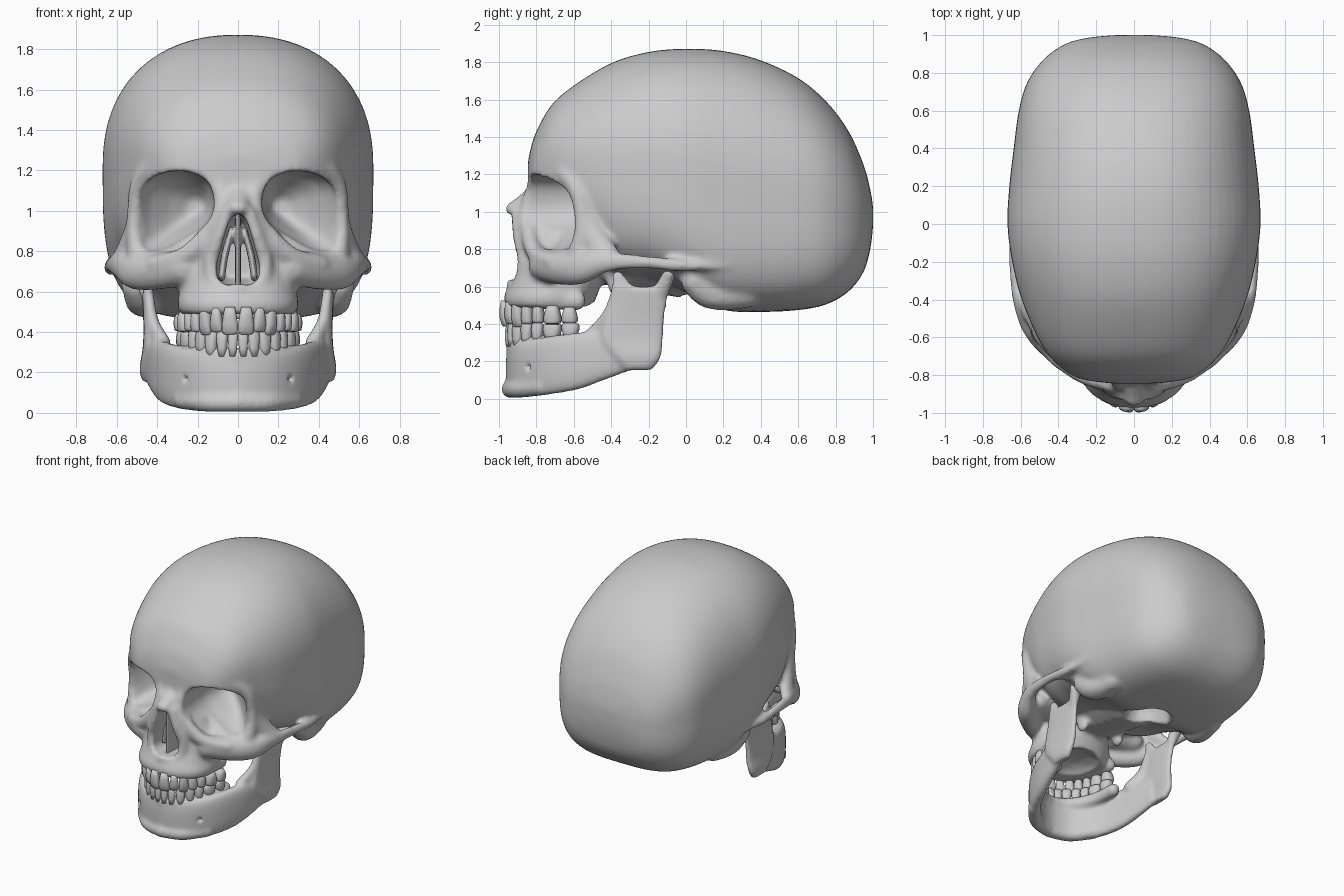
import bpy, bmesh, math
from mathutils import Vector

# ---------- helpers: a part is (verts, faces) ----------
def add(part, vs, fs, both=False):
    for s in ((1, -1) if both else (1,)):
        o = len(part[0])
        part[0].extend((s * x, y, z) for x, y, z in vs)
        part[1].extend([[o + i for i in f][::s] for f in fs])

def spline(rows, k=6, closed=False):
    n, out = len(rows), []
    get = lambda i: rows[i % n] if closed else rows[max(0, min(n - 1, i))]
    for i in range(n if closed else n - 1):
        for j in range(k):
            t = j / k
            out.append(tuple(.5 * (2*b + (c - a)*t + (2*a - 5*b + 4*c - d)*t*t + (3*b - a - 3*c + d)*t**3)
                             for a, b, c, d in zip(get(i - 1), get(i), get(i + 1), get(i + 2))))
    return out if closed else out + [tuple(rows[-1])]

def oval(a, b, n=2.0, m=None, seg=32):
    pts = []
    for i in range(seg):
        c, s = math.cos(2*math.pi*i/seg), math.sin(2*math.pi*i/seg)
        e = 2 / (n if s >= 0 or m is None else m)
        pts.append((math.copysign(a * abs(c)**e, c), math.copysign(b * abs(s)**e, s)))
    return pts

def loft(part, rings, both=False):
    n, m = len(rings[0]), len(rings)
    fs = [[r*n + i, r*n + (i + 1) % n, (r + 1)*n + (i + 1) % n, (r + 1)*n + i]
          for r in range(m - 1) for i in range(n)]
    fs += [list(range(n))[::-1], list(range((m - 1)*n, m*n))]
    add(part, [p for r in rings for p in r], fs, both)

bm = bmesh.new()
bmesh.ops.create_icosphere(bm, subdivisions=2, radius=1)
bm.verts.index_update()
BALL = ([v.co.copy() for v in bm.verts], [[v.index for v in f.verts] for f in bm.faces])
bm.free()

def strand(part, rows, both=True, k=6):
    """Chain of ellipsoids: rows of x, y, z, rx, ry, rz."""
    for x, y, z, a, b, c in (spline(rows, k) if len(rows) > 1 else rows):
        add(part, [(x + a*v.x, y + b*v.y, z + c*v.z) for v in BALL[0]], BALL[1], both)

def make(name, part):
    me = bpy.data.meshes.new(name)
    me.from_pydata(part[0], [], part[1])
    b = bmesh.new()
    b.from_mesh(me)
    bmesh.ops.recalc_face_normals(b, faces=b.faces)
    for f in b.faces:
        f.smooth = True
    b.to_mesh(me)
    b.free()
    ob = bpy.data.objects.new(name, me)
    bpy.context.collection.objects.link(ob)
    return ob

def remesh(ob, voxel, iters):
    m = ob.modifiers.new("remesh", 'REMESH')
    m.mode, m.voxel_size, m.use_smooth_shade = 'VOXEL', voxel, True
    if iters:
        s = ob.modifiers.new("smooth", 'SMOOTH')
        s.factor, s.iterations = .5, iters

def sculpt(name, part, cut=None, voxel=.014, iters=5):
    """Fuse overlapping pieces, carve the cutters, fuse again."""
    ob = make(name, part)
    remesh(ob, voxel, iters)
    if cut:
        c = make(name + "_cutter", cut)
        c.hide_render = True
        remesh(c, voxel * 1.2, 2)
        b = ob.modifiers.new("carve", 'BOOLEAN')
        b.operation, b.solver, b.object = 'DIFFERENCE', 'EXACT', c
        remesh(ob, voxel, 2)
    bpy.context.view_layer.update()
    dg = bpy.context.evaluated_depsgraph_get()
    me = bpy.data.meshes.new_from_object(ob.evaluated_get(dg))
    ob.modifiers.clear()
    ob.data = me
    if cut:
        bpy.data.objects.remove(c)

def arch(t, A, B):
    return A * math.sin(t), -.55 - B * math.cos(t)

skull, cut = ([], []), ([], [])

# braincase: slices of y, half width, top, bottom
case = [(-.845, .10, 1.27, 1.12), (-.83, .24, 1.34, 1.05), (-.80, .33, 1.43, 1.0), (-.72, .43, 1.57, .95),
        (-.60, .51, 1.675, .86), (-.40, .595, 1.795, .68), (-.20, .645, 1.855, .64), (0, .67, 1.872, .57),
        (.2, .66, 1.86, .475), (.4, .637, 1.81, .465), (.6, .61, 1.715, .475), (.75, .565, 1.59, .505),
        (.87, .48, 1.43, .575), (.95, .37, 1.25, .68), (.985, .25, 1.12, .80), (1.0, .1, 1.03, .92)]
rings = []
for y, w, zt, zb in spline(case):
    m = 2.4 + 1.6 * math.exp(-((y - .2) / (.65 if y < .2 else .9))**2)
    rings.append([(u, y, (zt + zb)/2 + v) for u, v in oval(w, (zt - zb)/2, 2.25, m, 64)])
loft(skull, rings)

# upper jaw: slices of z, half width, front, back
jaw = [(.49, .285, -.965, -.50), (.54, .30, -.975, -.48), (.60, .29, -.95, -.46), (.68, .28, -.915, -.46),
       (.78, .27, -.89, -.45), (.90, .20, -.87, -.45), (1.05, .12, -.85, -.45), (1.15, .10, -.82, -.5)]
loft(skull, [[(u, (f + b)/2 + v, z) for u, v in oval(w, (b - f)/2, 2.15)] for z, w, f, b in spline(jaw)])
strand(skull, [(*arch(t, .26, .38), .54 - .01*t, .042, .045, .055) for t in (0, .4, .8, 1.2, 1.5)])

# brow ridge running down into the outer eye rim
strand(skull, [(0, -.785, 1.20, .06, .055, .06), (.15, -.785, 1.235, .06, .055, .05), (.3, -.75, 1.25, .06, .05, .05),
               (.42, -.66, 1.215, .055, .05, .05), (.495, -.58, 1.12, .043, .055, .05),
               (.51, -.55, 1.0, .04, .055, .05), (.514, -.545, .88, .042, .06, .05), (.49, -.575, .78, .06, .06, .06)])
# lower eye rim
strand(skull, [(.12, -.83, .97, .035, .04, .04), (.15, -.84, .88, .05, .045, .05),
               (.26, -.80, .775, .06, .05, .05), (.40, -.70, .735, .06, .06, .05)])
# cheekbone, arch and ridge along the temple
strand(skull, [(.26, -.775, .72, .09, .07, .09), (.41, -.665, .70, .08, .07, .095), (.52, -.56, .70, .065, .07, .09),
               (.59, -.45, .73, .04, .06, .065), (.622, -.33, .735, .032, .05, .045), (.632, -.2, .73, .03, .05, .037),
               (.63, -.05, .715, .035, .05, .035), (.62, .1, .71, .025, .05, .025), (.60, .32, .72, .02, .05, .02)], k=8)
strand(skull, [(.51, -.53, .97, .04, .06, .06), (.53, -.49, .86, .045, .07, .08), (.58, -.42, .775, .038, .07, .05)])
strand(skull, [(.62, -.06, .72, .045, .06, .035), (.5, -.02, .73, .06, .07, .05)])
# bridge of the nose and edge of the opening
strand(skull, [(0, -.775, 1.15, .10, .06, .10), (0, -.80, 1.10, .075, .055, .06), (0, -.865, 1.05, .065, .05, .045),
               (0, -.93, 1.015, .05, .04, .035)])
strand(skull, [(.055, -.90, .99, .035, .04, .035), (.095, -.89, .87, .038, .04, .04), (.135, -.865, .74, .04, .04, .04),
               (.10, -.885, .625, .04, .04, .03), (0, -.925, .615, .04, .04, .03)])
strand(skull, [(.085, -.81, 1.11, .045, .05, .06), (.085, -.84, 1.02, .04, .05, .05), (.12, -.85, .92, .045, .045, .05)])
# walls and floor around the eyes, underside and mastoids
strand(skull, [(.29, -.48, .93, .17, .2, .2)])
strand(skull, [(.45, -.49, .95, .055, .09, .14)])
strand(skull, [(.2, -.62, .78, .08, .13, .08), (.44, -.56, .755, .08, .11, .075)])
strand(skull, [(0, -.35, .74, .24, .3, .14), (0, -.02, .64, .2, .2, .1)], both=False)
strand(skull, [(.15, -.38, .70, .05, .07, .06), (.16, -.37, .59, .03, .05, .04)])
strand(skull, [(.50, .05, .63, .08, .08, .08), (.475, .15, .555, .085, .11, .08), (.45, .3, .55, .08, .1, .07)])

# eye socket cutters
eye = spline([(.118, 1.04), (.15, 1.145), (.25, 1.195), (.38, 1.185), (.475, 1.12), (.505, 1.0),
              (.505, .87), (.475, .792), (.37, .798), (.23, .875), (.145, .95)], 4, True)
loft(cut, [[(cx + s*(x - .3), y, 1 + s*(z - 1) + dz) for x, z in eye] for y, s, cx, dz in
           ((-1.1, 1, .3, 0), (-.72, 1, .3, 0), (-.6, .95, .296, .01), (-.53, .78, .275, .02),
            (-.45, .5, .24, .02), (-.39, .22, .21, .02))], True)
# nose opening, palate and foramen cutters
half = [(.035, .965), (.06, .9), (.088, .8), (.108, .71), (.09, .65), (.04, .632)]
nose = spline([(0, .985)] + half + [(0, .64)] + [(-x, z) for x, z in half[::-1]], 4, True)
loft(cut, [[(s*x, y, .8 + s*(z - .8)) for x, z in nose] for y, s in ((-1.1, 1), (-.75, 1), (-.6, .8))])
strand(cut, [(0, -.66, .46, .19, .22, .09)], both=False)
strand(cut, [(0, .15, .50, .15, .19, .26)], both=False)
sculpt("skull", skull, cut)

# septum and side plates inside the nose
septum = ([], [])
loft(septum, [[(u, -.76 + v, z) for u, v in oval(.014, .13)] for z in (.61, .72, .85, .99)])
strand(septum, [(.08, -.74, .68, .018, .09, .03), (.065, -.74, .78, .018, .09, .03), (.035, -.74, .89, .015, .09, .03)])
sculpt("nasal_septum", septum, voxel=.009, iters=2)

# lower jaw body: stations of x, y, bottom, top, half thickness
jaw, pits = ([], []), ([], [])
body = [(0, -.925, .006, .31, .038), (.14, -.89, .006, .31, .038), (.24, -.81, .013, .32, .042), (.315, -.70, .027, .34, .046),
        (.37, -.57, .052, .355, .046), (.405, -.45, .095, .37, .042), (.437, -.3, .15, .37, .032)]
path = spline([(-r[0], *r[1:]) for r in body[:0:-1]] + body)
rings = []
for i, (x, y, zb, zt, th) in enumerate(path):
    p, q = path[max(0, i - 1)], path[min(len(path) - 1, i + 1)]
    n = Vector((q[1] - p[1], p[0] - q[0])).normalized()
    rings.append([(x + n.x*u, y + n.y*u, (zt + zb)/2 + v) for u, v in oval(th, (zt - zb)/2, 2.8)])
loft(jaw, rings)
strand(jaw, [(0, -.94, .052, .05, .05, .05), (.15, -.895, .052, .05, .05, .05), (.27, -.775, .064, .05, .05, .05)])
strand(jaw, [(*arch(t, .265, .372), .275 + .02*t, .045, .042, .05) for t in (0, .4, .8, 1.2, 1.6)])
# ramus: slices of z, x, front, back, half thickness
ramus = [(.155, .447, -.33, -.18, .028), (.22, .455, -.38, -.135, .032), (.32, .442, -.45, -.12, .03),
         (.42, .44, -.44, -.115, .028), (.52, .445, -.41, -.10, .027), (.60, .45, -.40, -.085, .026)]
loft(jaw, [[(x + u, (f + b)/2 + v, z) for u, v in oval(t, (b - f)/2, 2.8)] for z, x, f, b, t in spline(ramus)], True)
strand(jaw, [(.445, -.335, .58, .026, .065, .05), (.44, -.365, .655, .022, .035, .035)])
strand(jaw, [(.45, -.13, .58, .03, .045, .05), (.465, -.085, .675, .055, .035, .035)])
strand(jaw, [(.44, -.37, .58, .028, .03, .03), (.42, -.41, .44, .032, .045, .05), (.37, -.49, .345, .04, .05, .045)])
strand(pits, [(.258, -.84, .17, .022, .03, .022)])
sculpt("mandible", jaw, pits, voxel=.012, iters=5)

# teeth: half width, half depth, root z, tip z, thickness at the biting edge
def teeth(name, A, B, rows):
    part, t = ([], []), 0
    def walk(t, dist):
        while dist > 0:
            t += .004
            dist -= .004 * math.hypot(A*math.cos(t), B*math.sin(t))
        return t
    for w, d, z0, z1, e in rows:
        t = walk(t, w)
        x, y = arch(t, A, B)
        T = Vector((A*math.cos(t), B*math.sin(t))).normalized()
        rings = []
        for f, a, b in ((0, .6, .7), (.3, .82, .95), (.65, 1, .95), (.85, .98, (e + .9)/2), (.96, .88, e), (1, .6, e*.6)):
            rings.append([(x + T.x*u + T.y*v, y + T.y*u - T.x*v, z0 + f*(z1 - z0))
                          for u, v in oval(w*a*1.02, d*b, 2.6, seg=14)])
        loft(part, rings, True)
        t = walk(t, w)
    make(name, part)

teeth("upper_teeth", .28, .425, [
    (.040, .026, .525, .388, .35), (.032, .025, .52, .40, .35), (.034, .032, .535, .385, .4), (.032, .036, .515, .40, .8),
    (.032, .038, .51, .405, .8), (.047, .045, .50, .40, .85), (.044, .044, .49, .405, .85)])
teeth("lower_teeth", .268, .398, [
    (.025, .023, .28, .41, .35), (.028, .024, .28, .415, .35), (.033, .03, .275, .42, .4), (.033, .034, .29, .41, .75),
    (.033, .036, .30, .405, .8), (.050, .044, .31, .40, .85), (.048, .044, .32, .405, .85)])
